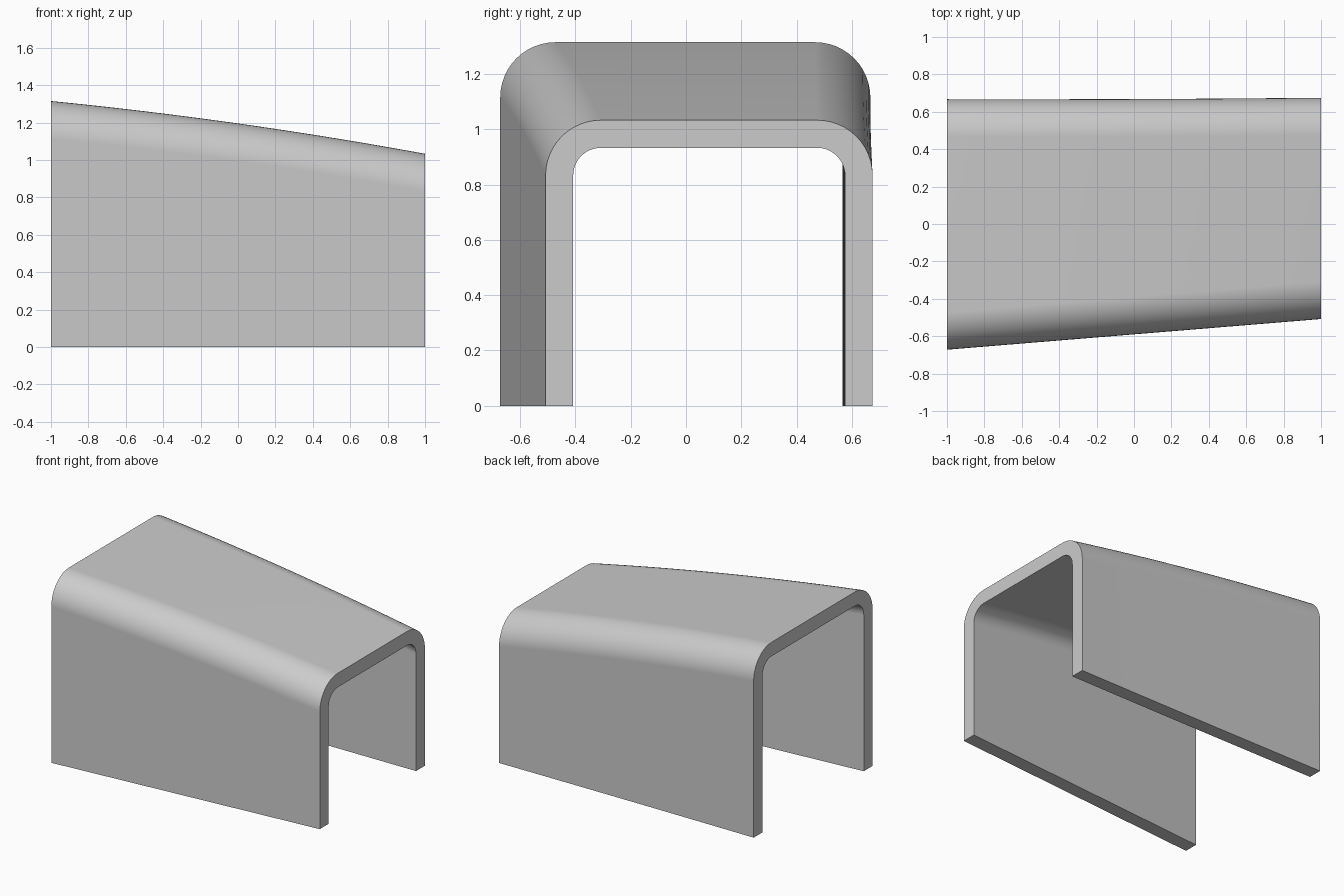
import bpy, bmesh
from math import cos, sin, pi

cube = bpy.data.objects.get("Cube")
if cube:
    bpy.data.objects.remove(cube)

WALL = 0.1       # shell thickness
RADIUS = 0.2     # outer corner radius
STATIONS = 24    # steps along the length
ARC = 12         # steps round each corner


def limits(x):
    """Front wall, back wall and roof position at a station."""
    front = -0.59 + 0.082 * x
    back = 0.668 + 0.004 * x + 0.003 * x * x
    top = 1.195 - 0.141 * x - 0.021 * x * x
    return front, back, top


def arch(x, inset):
    """Upside-down U with rounded corners, from front foot to back foot."""
    front, back, top = limits(x)
    front, back, top = front + inset, back - inset, top - inset
    r = RADIUS - inset
    pts = [(x, front, 0)]
    for centre, start in ((front + r, pi), (back - r, pi / 2)):
        for i in range(ARC + 1):
            a = start - i / ARC * pi / 2
            pts.append((x, centre + r * cos(a), top - r + r * sin(a)))
    pts.append((x, back, 0))
    return pts


# Tapered cover: closed outer and inner section swept along x
bm = bmesh.new()
rings = []
for s in range(STATIONS + 1):
    x = -1 + 2 * s / STATIONS
    section = arch(x, 0) + arch(x, WALL)[::-1]
    rings.append([bm.verts.new(p) for p in section])

n = len(rings[0])
for a, b in zip(rings, rings[1:]):
    for i in range(n):
        j = (i + 1) % n
        bm.faces.new((a[i], a[j], b[j], b[i]))

# End faces across the wall thickness
for ring in (rings[0], rings[-1]):
    for i in range(n // 2 - 1):
        bm.faces.new((ring[i], ring[i + 1], ring[n - 2 - i], ring[n - 1 - i]))

bmesh.ops.recalc_face_normals(bm, faces=bm.faces)
for f in bm.faces:
    f.smooth = True
mesh = bpy.data.meshes.new("tapered_cover")
bm.to_mesh(mesh)
bm.free()
mesh.set_sharp_from_angle(angle=pi / 6)

cover = bpy.data.objects.new("tapered_cover", mesh)
bpy.context.collection.objects.link(cover)
weighted = cover.modifiers.new("flat_wall_normals", "WEIGHTED_NORMAL")
weighted.keep_sharp = True

# Plain grey finish
grey = bpy.data.materials.new("light_grey")
grey.use_nodes = True
colour = (0.6, 0.6, 0.6, 1)
grey.diffuse_color = colour
grey.node_tree.nodes["Principled BSDF"].inputs["Base Color"].default_value = colour
mesh.materials.append(grey)
